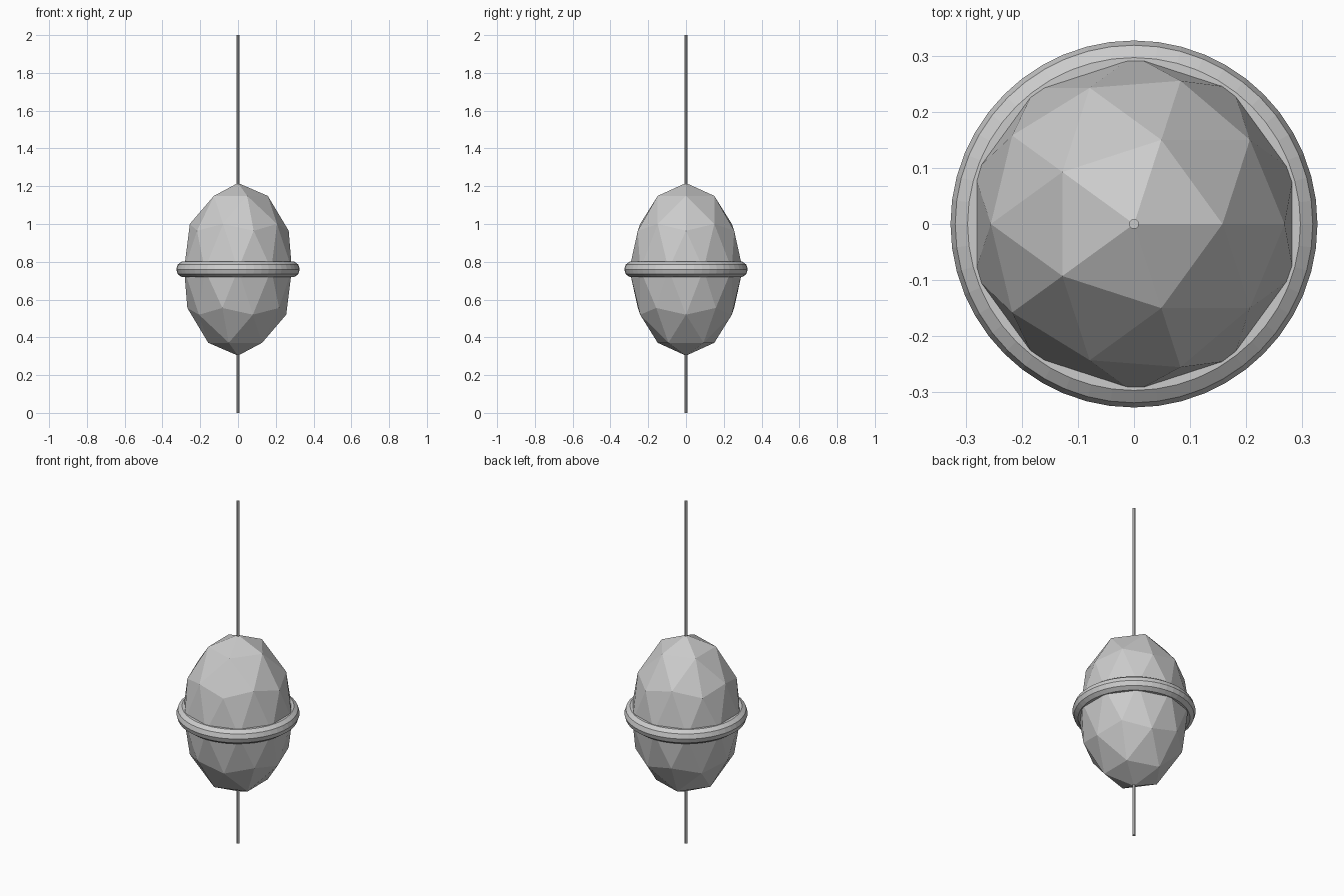
import bpy
from math import pi

cube = bpy.data.objects.get("Cube")
if cube:
    bpy.data.objects.remove(cube, do_unlink=True)

MID = 0.76  # height of the body centre and the ring

grey = bpy.data.materials.new("light grey")
grey.use_nodes = True
colour = (0.6, 0.6, 0.6, 1)
grey.diffuse_color = colour
grey.node_tree.nodes["Principled BSDF"].inputs["Base Color"].default_value = colour


def finish(name):
    """Name the new part, apply its transform and give it the flat grey."""
    obj = bpy.context.object
    obj.name = obj.data.name = name
    bpy.ops.object.transform_apply(location=False, rotation=True, scale=True)
    obj.data.materials.append(grey)
    bpy.ops.object.shade_flat()
    return obj


# Faceted egg-shaped body
bpy.ops.mesh.primitive_ico_sphere_add(subdivisions=2, radius=1, location=(0, 0, MID))
bpy.context.object.scale = (0.3, 0.3, 0.457)
finish("body")

# Ring around the waist
bpy.ops.mesh.primitive_torus_add(major_segments=48, minor_segments=10,
                                 major_radius=0.283, minor_radius=0.044,
                                 location=(0, 0, MID))
finish("waist_ring")

# Thin string running through the whole height
bpy.ops.mesh.primitive_cylinder_add(vertices=8, radius=0.009, depth=2,
                                    location=(0, 0, 1), rotation=(0, 0, pi / 8))
finish("string")
